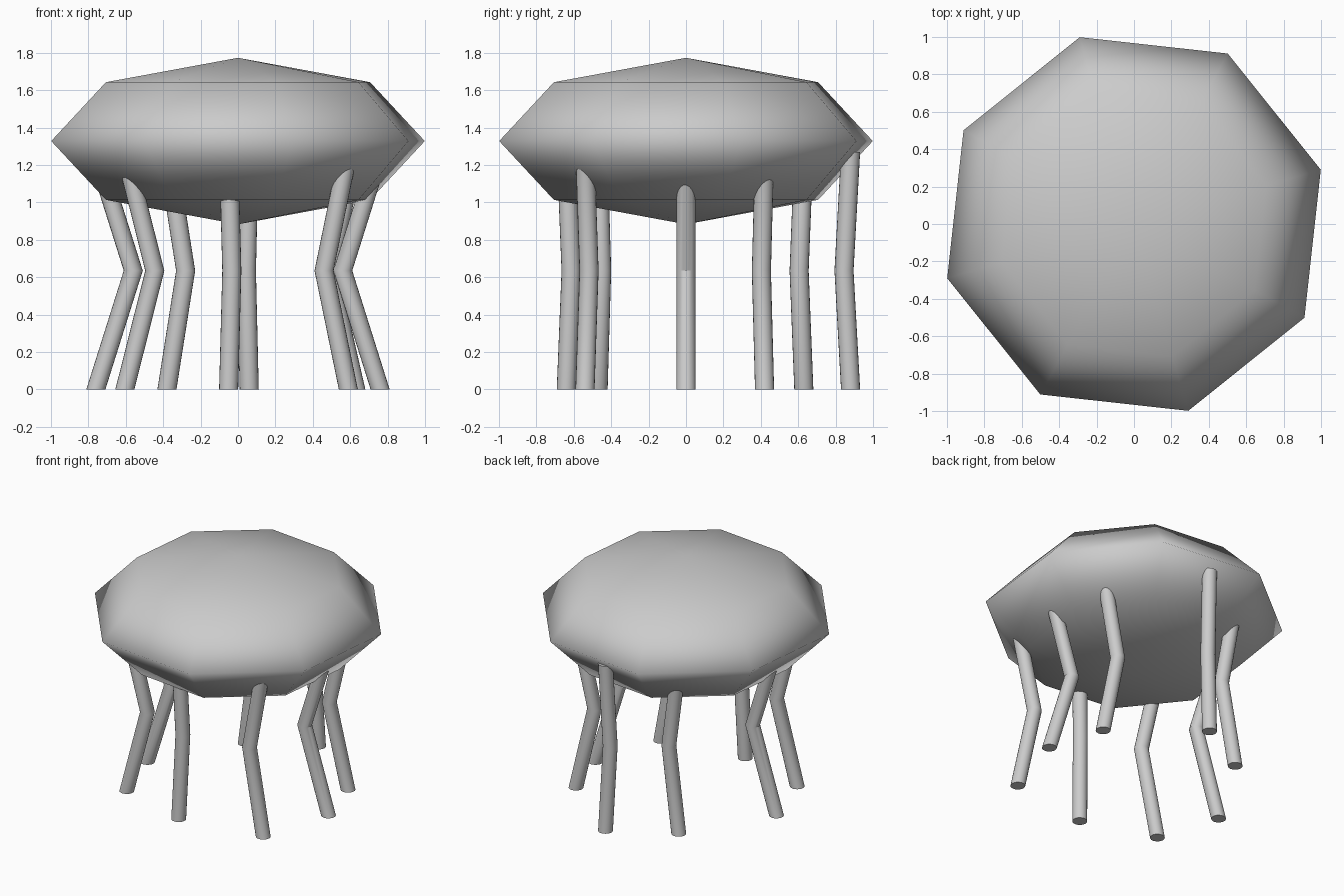
import bpy, bmesh, math

if "Cube" in bpy.data.objects:
    bpy.data.objects.remove(bpy.data.objects["Cube"])

# Squashed low-poly body
R = 1.04
bpy.ops.mesh.primitive_uv_sphere_add(segments=8, ring_count=4, radius=1,
                                     location=(0, 0, 1.328),
                                     rotation=(0, 0, math.radians(16.2)))
body = bpy.context.object
body.name = "body"
body.scale = (R, R, 0.445)
bpy.ops.object.shade_smooth()

# Bent legs: round section lofted from foot to knee to top
SIDES, RAD, KNEE_Z, TOP_Z = 20, 0.051, 0.635, 1.27


def leg(name, foot, knee_x):
    x, y = foot
    bm = bmesh.new()
    rings = []
    for cx, cy, cz in ((x, y, 0), (knee_x, y * 0.96, KNEE_Z), (x, y, TOP_Z)):
        rings.append([bm.verts.new((cx + RAD * math.cos(2 * math.pi * i / SIDES),
                                    cy + RAD * math.sin(2 * math.pi * i / SIDES), cz))
                      for i in range(SIDES)])
    for a, b in zip(rings, rings[1:]):
        for i in range(SIDES):
            j = (i + 1) % SIDES
            bm.faces.new((a[i], a[j], b[j], b[i]))
    bm.faces.new(rings[0][::-1])
    bm.faces.new(rings[-1])
    mesh = bpy.data.meshes.new(name)
    bm.to_mesh(mesh)
    bm.free()
    ob = bpy.data.objects.new(name, mesh)
    bpy.context.collection.objects.link(ob)
    bpy.ops.object.select_all(action='DESELECT')
    ob.select_set(True)
    bpy.context.view_layer.objects.active = ob
    bpy.ops.object.shade_smooth_by_angle(angle=math.radians(30))


# Foot position and knee x of each leg
LEGS = [
    ("right_leg", (0.76, 0.0), 0.56),
    ("back_right_leg", (0.63, 0.42), 0.485),
    ("back_leg", (0.06, 0.88), 0.045),
    ("back_left_leg", (-0.38, 0.63), -0.28),
    ("left_leg", (-0.76, 0.0), -0.56),
    ("front_left_leg", (-0.605, -0.47), -0.445),
    ("front_leg", (-0.05, -0.64), -0.033),
    ("front_right_leg", (0.59, -0.54), 0.46),
]
for args in LEGS:
    leg(*args)
